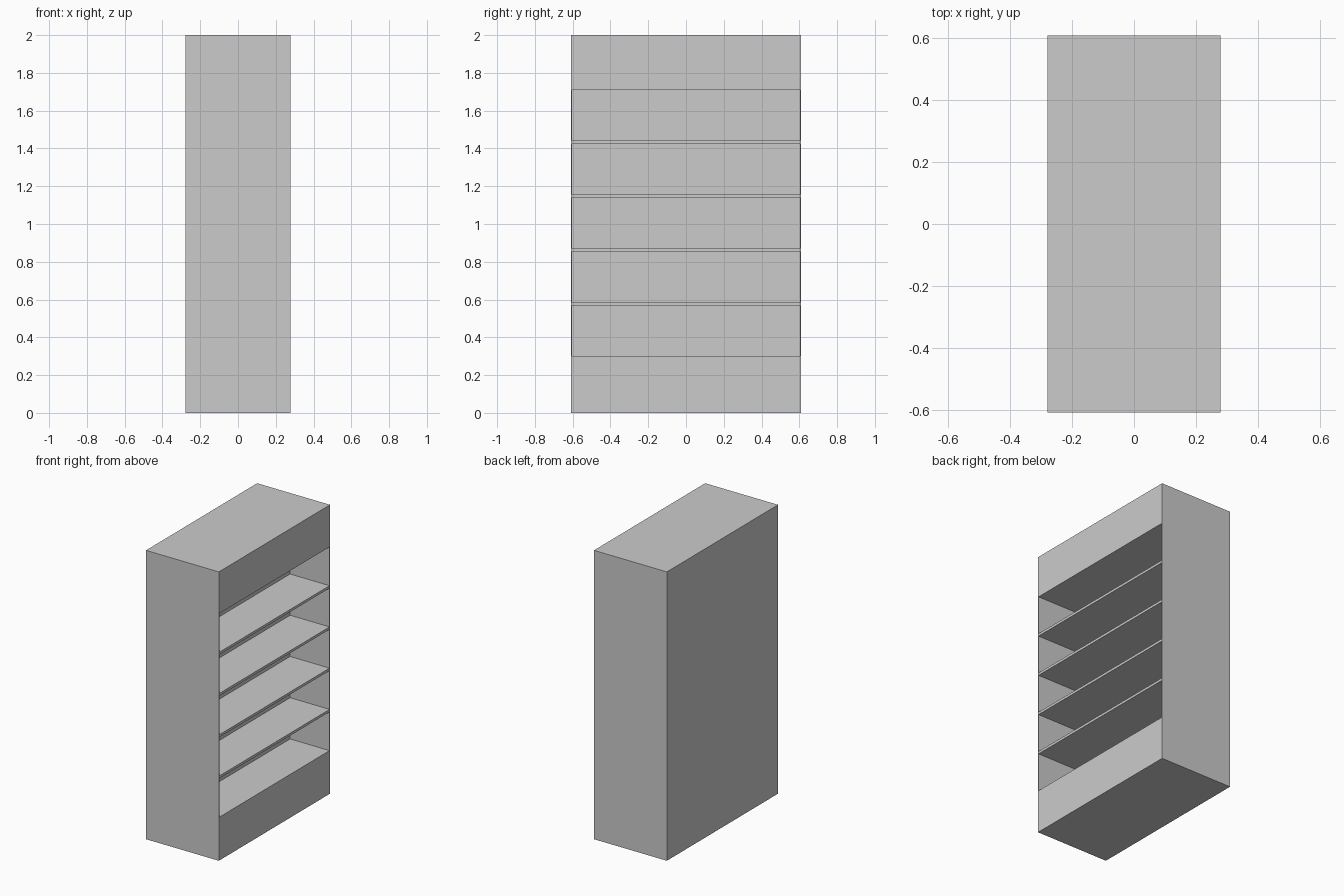
import bpy

if "Cube" in bpy.data.objects:
    bpy.data.objects.remove(bpy.data.objects["Cube"])

# overall sizes: the open side faces +x
HX, HY, HEIGHT = 0.279, 0.608, 2.0
SIDE = 0.005          # side panel thickness
BASE = 0.30           # height of the solid plinth
GAP, SHELF = 0.268, 0.0175
BAYS = 5
DEPTH = 0.302         # depth of the open bays


def box(name, x0, x1, y0, y1, z0, z1):
    bpy.ops.mesh.primitive_cube_add(
        size=1, location=((x0 + x1) / 2, (y0 + y1) / 2, (z0 + z1) / 2))
    ob = bpy.context.object
    ob.name = name
    ob.scale = (x1 - x0, y1 - y0, z1 - z0)
    bpy.ops.object.transform_apply(location=False, rotation=False, scale=True)
    return ob


iy = HY - SIDE
back = HX - DEPTH
top = BASE + BAYS * GAP + (BAYS - 1) * SHELF

# end panels
box("end_panel_front", -HX, HX, -HY, -iy, 0, HEIGHT)
box("end_panel_back", -HX, HX, iy, HY, 0, HEIGHT)

# plinth, header and the closed rear body
box("plinth", back, HX, -iy, iy, 0, BASE)
box("header", back, HX, -iy, iy, top, HEIGHT)
box("rear_body", -HX, back, -iy, iy, 0, HEIGHT)

# shelves between the bays
for i in range(1, BAYS):
    z = BASE + i * GAP + (i - 1) * SHELF
    box(f"shelf_{i}", back, HX, -iy, iy, z, z + SHELF)
